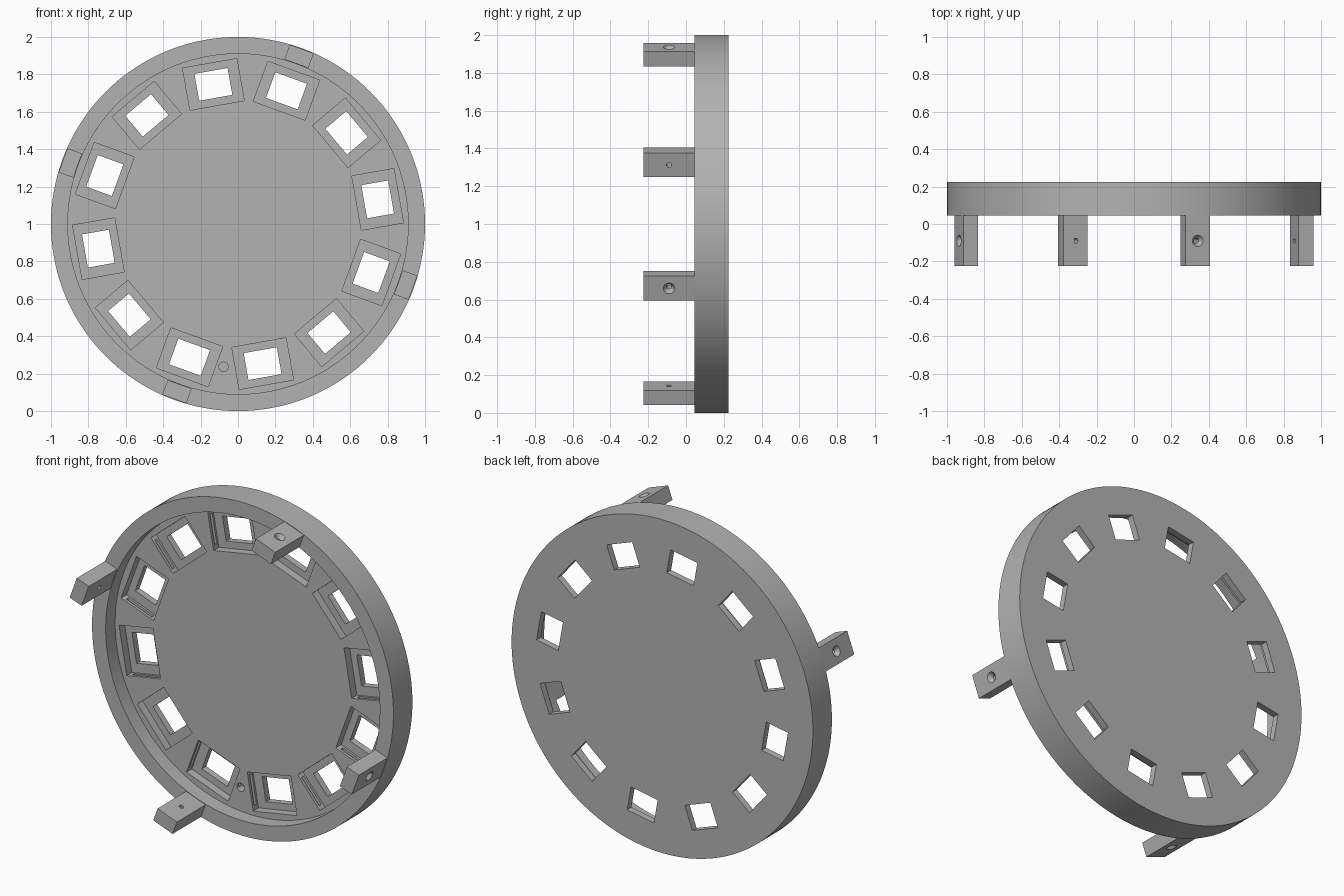
import bpy
import bmesh
from math import radians
from mathutils import Matrix

if "Cube" in bpy.data.objects:
    bpy.data.objects.remove(bpy.data.objects["Cube"], do_unlink=True)

# Overall dimensions; the disc axis runs along y
FRONT, FLOOR, LEDGE, BACK = 0.045, 0.135, 0.185, 0.225
RIM_INNER = 0.91
WINDOW_RADIUS = 0.758
LEG_TIP = -0.225
LEG_IN, LEG_OUT, LEG_WIDTH = 0.912, 0.996, 0.137
WINDOW_ANGLES = range(10, 370, 30)
LEG_ANGLES = range(70, 430, 90)

gray = bpy.data.materials.new("plain gray")
gray.use_nodes = True
COLOR = (0.45, 0.45, 0.45, 1)
gray.diffuse_color = COLOR
gray.node_tree.nodes["Principled BSDF"].inputs["Base Color"].default_value = COLOR


def at_angle(degrees):
    """Local x points outward, local z along the rim."""
    return Matrix.Translation((0, 0, 1)) @ Matrix.Rotation(-radians(degrees), 4, 'Y')


def add_box(bm, place, radial, depth, tangential):
    """Box spanning three (low, high) ranges in the rotated frame."""
    spans = (radial, depth, tangential)
    middle = [(low + high) / 2 for low, high in spans]
    size = [high - low for low, high in spans]
    matrix = place @ Matrix.Translation(middle) @ Matrix.Diagonal((*size, 1))
    bmesh.ops.create_cube(bm, size=1, matrix=matrix)


def add_round(bm, place, start, end, r_start, r_end, axis, segments):
    """Cylinder or cone along the frame's x or y axis."""
    turn = Matrix.Rotation(radians(90), 4, 'Y') if axis == 'x' else Matrix.Rotation(radians(-90), 4, 'X')
    middle = (start + end) / 2
    shift = Matrix.Translation((middle, 0, 0) if axis == 'x' else (0, middle, 0))
    bmesh.ops.create_cone(bm, cap_ends=True, segments=segments, radius1=r_start, radius2=r_end,
                          depth=end - start, matrix=place @ shift @ turn)


def make_object(name, bm):
    bmesh.ops.recalc_face_normals(bm, faces=bm.faces)
    mesh = bpy.data.meshes.new(name)
    bm.to_mesh(mesh)
    bm.free()
    mesh.materials.append(gray)
    obj = bpy.data.objects.new(name, mesh)
    bpy.context.collection.objects.link(obj)
    return obj


def select_only(obj):
    bpy.ops.object.select_all(action='DESELECT')
    obj.select_set(True)
    bpy.context.view_layer.objects.active = obj


def cut(obj, bm):
    """Subtract the cutter mesh and discard it."""
    cutter = make_object("cutter", bm)
    cutter.hide_render = True
    boolean = obj.modifiers.new("cut", 'BOOLEAN')
    boolean.operation = 'DIFFERENCE'
    boolean.solver = 'EXACT'
    boolean.object = cutter
    select_only(obj)
    bpy.ops.object.modifier_apply(modifier=boolean.name)
    bpy.data.objects.remove(cutter, do_unlink=True)


def smooth(obj):
    select_only(obj)
    bpy.ops.object.shade_smooth_by_angle(angle=radians(30))


def around(r):
    return (WINDOW_RADIUS - r, WINDOW_RADIUS + r)


# Round plate with a raised rim
bm = bmesh.new()
add_round(bm, at_angle(0), FRONT, BACK, 1, 1, 'y', 144)
plate = make_object("round_plate", bm)
bm = bmesh.new()
add_round(bm, at_angle(0), FRONT - 0.1, FLOOR, RIM_INNER, RIM_INNER, 'y', 144)
cut(plate, bm)

# Window pockets, through openings and side catch slots
pockets, openings, slots = bmesh.new(), bmesh.new(), bmesh.new()
for angle in WINDOW_ANGLES:
    place = at_angle(angle)
    add_box(pockets, place, around(0.114), (FLOOR - 0.03, LEDGE), (-0.147, 0.147))
    add_box(openings, place, around(0.073), (LEDGE - 0.03, BACK + 0.05), (-0.09, 0.09))
    add_box(slots, place, around(0.09), (0.152, 0.172), (-0.17, 0.17))
for cutter_mesh in (pockets, openings, slots):
    cut(plate, cutter_mesh)

# Small blind hole in the floor
bm = bmesh.new()
add_round(bm, at_angle(-95.8) @ Matrix.Translation((0.767, 0, 0)),
          FLOOR - 0.03, LEDGE, 0.025, 0.025, 'y', 24)
cut(plate, bm)
smooth(plate)

# Four mounting legs with countersunk screw holes
hole_frame = Matrix.Translation((0, -0.09, 0))
for index, angle in enumerate(LEG_ANGLES):
    place = at_angle(angle)
    bm = bmesh.new()
    add_box(bm, place, (LEG_IN, LEG_OUT), (LEG_TIP, FRONT), (-LEG_WIDTH / 2, LEG_WIDTH / 2))
    leg = make_object(f"mounting_leg_{index + 1}", bm)
    bm = bmesh.new()
    add_round(bm, place @ hole_frame, 0.85, 1.05, 0.013, 0.013, 'x', 24)
    cut(leg, bm)
    bm = bmesh.new()
    add_round(bm, place @ hole_frame, 0.968, 0.998, 0.011, 0.032, 'x', 24)
    cut(leg, bm)
    smooth(leg)
